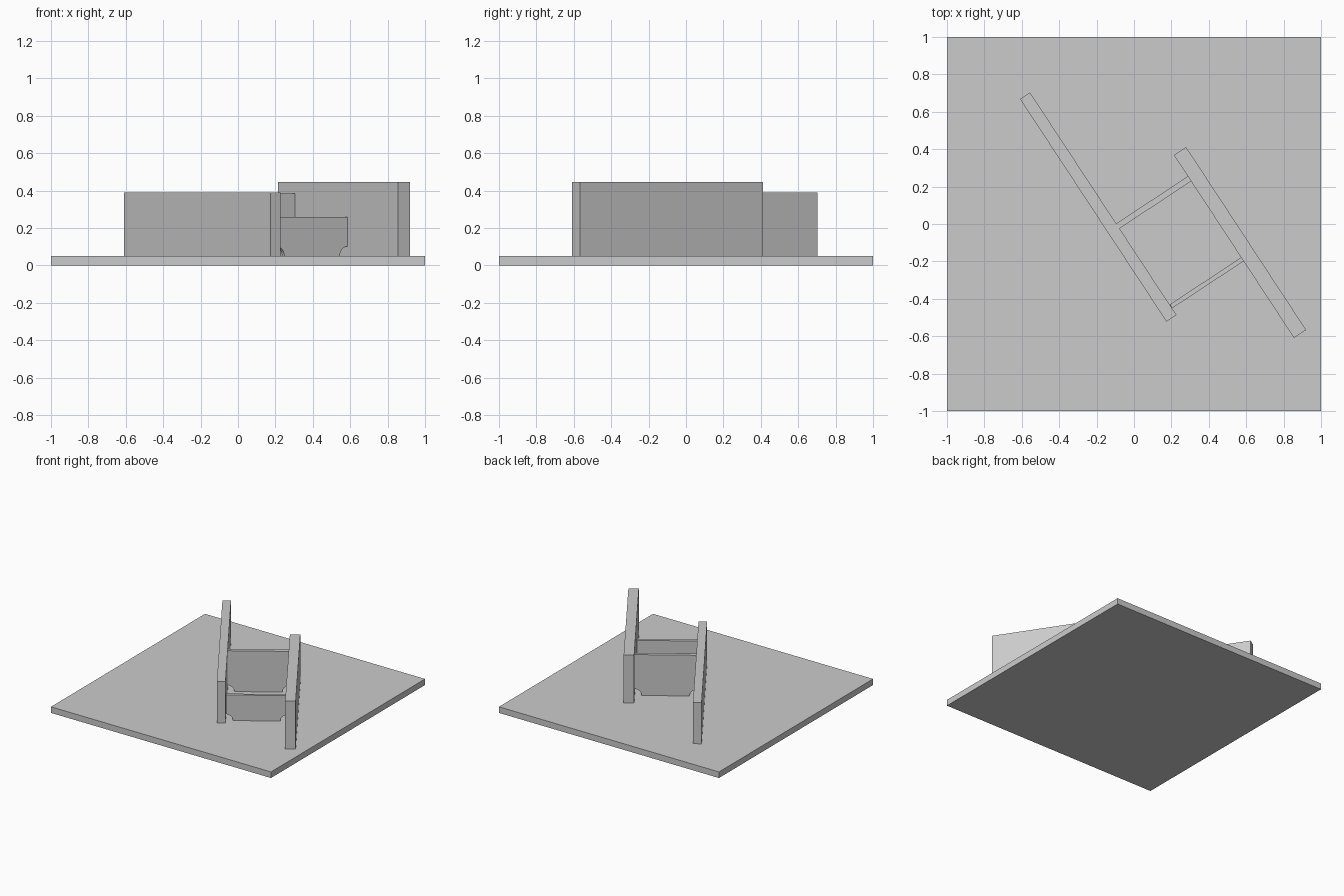
import bpy
import bmesh
from math import atan2, cos, sin, pi
from mathutils import Matrix, Vector

cube = bpy.data.objects.get("Cube")
if cube:
    bpy.data.objects.remove(cube, do_unlink=True)

# One plain grey for everything
grey = bpy.data.materials.new("plain_grey")
grey.use_nodes = True
colour = (0.6, 0.6, 0.6, 1)
grey.diffuse_color = colour
grey.node_tree.nodes["Principled BSDF"].inputs["Base Color"].default_value = colour

FLOOR = 0.05


def panel(name, start, end, thickness, bottom, top, notch=0, steps=10):
    """Upright slab along a centre line, with optional round lower notches."""
    start, end = Vector(start), Vector(end)
    run = end - start
    half = run.length / 2
    if notch:
        arc = [(half - notch * cos(i / steps * pi / 2),
                bottom + notch * sin(i / steps * pi / 2)) for i in range(steps + 1)]
    else:
        arc = [(half, bottom)]
    right = arc + [(half, top)]
    profile = right + [(-x, z) for x, z in reversed(right)]

    bm = bmesh.new()
    face = bm.faces.new([bm.verts.new((x, -thickness / 2, z)) for x, z in profile])
    solid = bmesh.ops.extrude_face_region(bm, geom=[face])
    moved = [v for v in solid["geom"] if isinstance(v, bmesh.types.BMVert)]
    bmesh.ops.translate(bm, verts=moved, vec=(0, thickness, 0))
    bmesh.ops.recalc_face_normals(bm, faces=bm.faces)

    mesh = bpy.data.meshes.new(name)
    bm.to_mesh(mesh)
    bm.free()
    mesh.materials.append(grey)
    obj = bpy.data.objects.new(name, mesh)
    bpy.context.collection.objects.link(obj)
    middle = ((start + end) / 2).to_3d()
    obj.matrix_world = Matrix.Translation(middle) @ Matrix.Rotation(atan2(run.y, run.x), 4, "Z")
    return obj


# Square ground slab
panel("base_slab", (-1, 0), (1, 0), 2, 0, FLOOR)

# Two long parallel walls
panel("long_wall", (-0.583, 0.686), (0.2, -0.504), 0.064, FLOOR, 0.39)
panel("tall_wall", (0.246, 0.39), (0.888, -0.588), 0.078, FLOOR, 0.445)

# Cross panels between the walls, notched at the floor corners
panel("back_cross_panel", (-0.088, -0.012), (0.297, 0.242), 0.032, FLOOR, 0.385, 0.052)
panel("front_cross_panel", (0.198, -0.44), (0.581, -0.188), 0.024, FLOOR, 0.26, 0.052)
